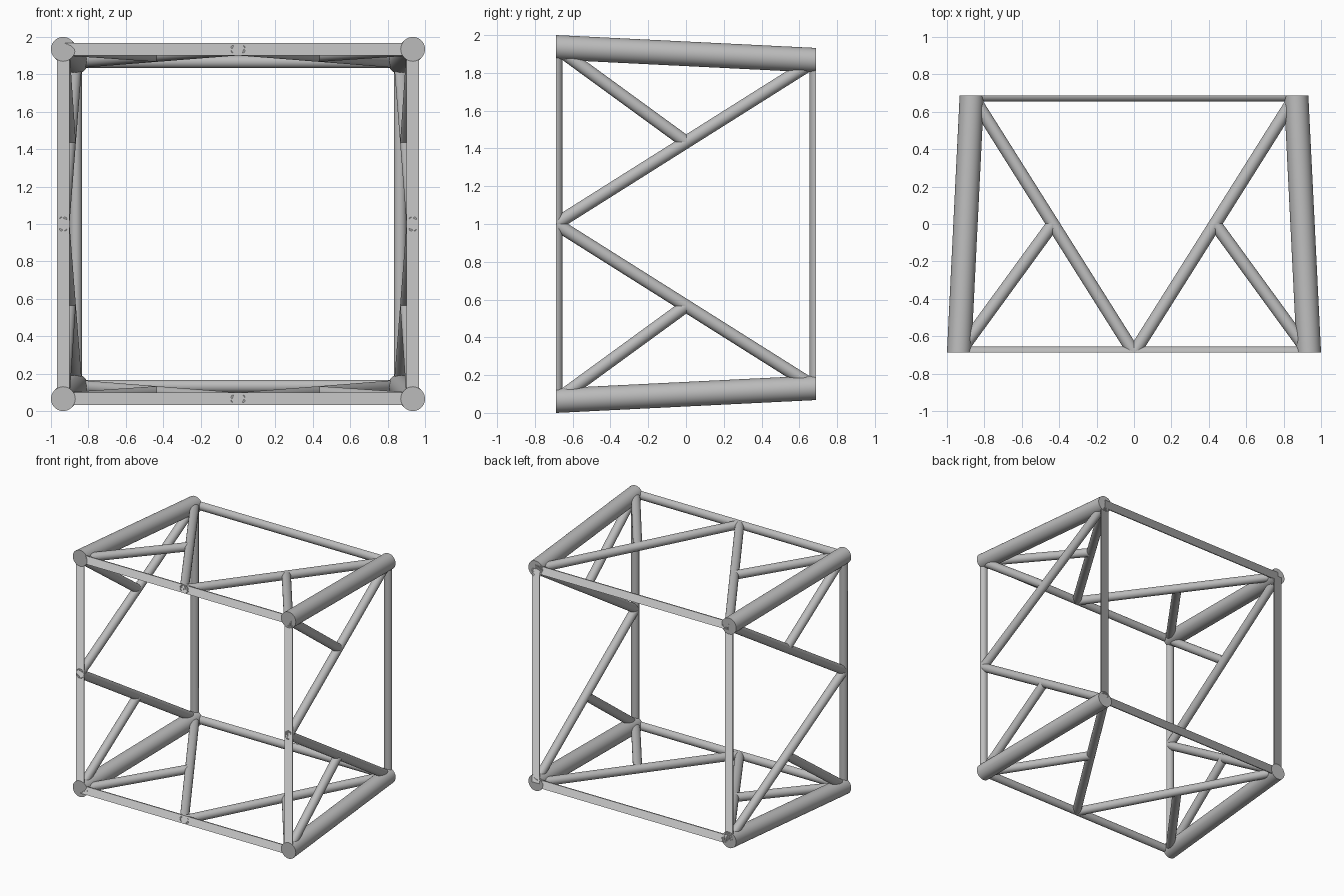
import bpy
import bmesh
import math
from mathutils import Vector, Matrix

cube = bpy.data.objects.get("Cube")
if cube:
    bpy.data.objects.remove(cube, do_unlink=True)

DEPTH = 0.688        # half depth; tubes are trimmed flat at front and back
FRONT = 0.935        # half spacing of leg axes at the front
BACK = 0.867         # half spacing of leg axes at the back
MID = (FRONT + BACK) / 2
LEG_R, BAR_R = 0.065, 0.034

steel = bpy.data.materials.new("steel grey")
steel.use_nodes = True
GREY = (0.5, 0.5, 0.5, 1)
steel.diffuse_color = GREY
steel.node_tree.nodes["Principled BSDF"].inputs["Base Color"].default_value = GREY


def tube(name, start, end, radius, turn, extend_start=0.0, extend_end=0.0):
    """Tube between two points, turned about the y axis and trimmed flat at both depth planes."""
    a, b = Vector(start), Vector(end)
    axis = (b - a).normalized()
    a, b = a - axis * extend_start, b + axis * extend_end
    place = Matrix.Translation((a + b) / 2) @ axis.to_track_quat('Z', 'Y').to_matrix().to_4x4()
    bm = bmesh.new()
    bmesh.ops.create_cone(bm, cap_ends=True, segments=32, radius1=radius, radius2=radius,
                          depth=(b - a).length, matrix=place)
    for side in (-1, 1):
        cut = bmesh.ops.bisect_plane(bm, geom=bm.verts[:] + bm.edges[:] + bm.faces[:],
                                     plane_co=(0, side * DEPTH, 0), plane_no=(0, side, 0),
                                     clear_outer=True)
        edges = [e for e in cut["geom_cut"] if isinstance(e, bmesh.types.BMEdge) and e.is_boundary]
        if edges:
            bmesh.ops.holes_fill(bm, edges=edges)
    bmesh.ops.transform(bm, verts=bm.verts[:],
                        matrix=Matrix.Translation((0, 0, 1)) @ Matrix.Rotation(turn, 4, 'Y'))
    bmesh.ops.recalc_face_normals(bm, faces=bm.faces[:])
    for f in bm.faces:
        f.smooth = len(f.verts) <= 4
    mesh = bpy.data.meshes.new(name)
    bm.to_mesh(mesh)
    bm.free()
    mesh.materials.append(steel)
    bpy.context.collection.objects.link(bpy.data.objects.new(name, mesh))


# The same panel repeats four times around the depth axis
corners = ("top_left", "bottom_left", "bottom_right", "top_right")
for i, panel in enumerate(("top", "left", "bottom", "right")):
    turn = i * math.pi / 2
    # Tapering corner leg
    tube(corners[i] + "_leg", (FRONT, -DEPTH, FRONT), (BACK, DEPTH, BACK), LEG_R, turn, 0.1, 0.1)
    # Edge bars, halved by the front and back planes
    tube(panel + "_front_bar", (-FRONT, -DEPTH, FRONT), (FRONT, -DEPTH, FRONT), BAR_R, turn)
    tube(panel + "_back_bar", (-BACK, DEPTH, BACK), (BACK, DEPTH, BACK), BAR_R, turn)
    for n, s in ((1, 1), (2, -1)):
        # Long diagonal from the middle of the front bar to the back corner
        tube(f"{panel}_diagonal_{n}", (0, -DEPTH, FRONT), (s * BACK, DEPTH, BACK),
             BAR_R, turn, 0.1, 0.1)
        # Short brace from the front corner to the middle of the diagonal
        tube(f"{panel}_brace_{n}", (s * FRONT, -DEPTH, FRONT), (s * BACK / 2, 0, MID),
             BAR_R, turn, 0.1)
